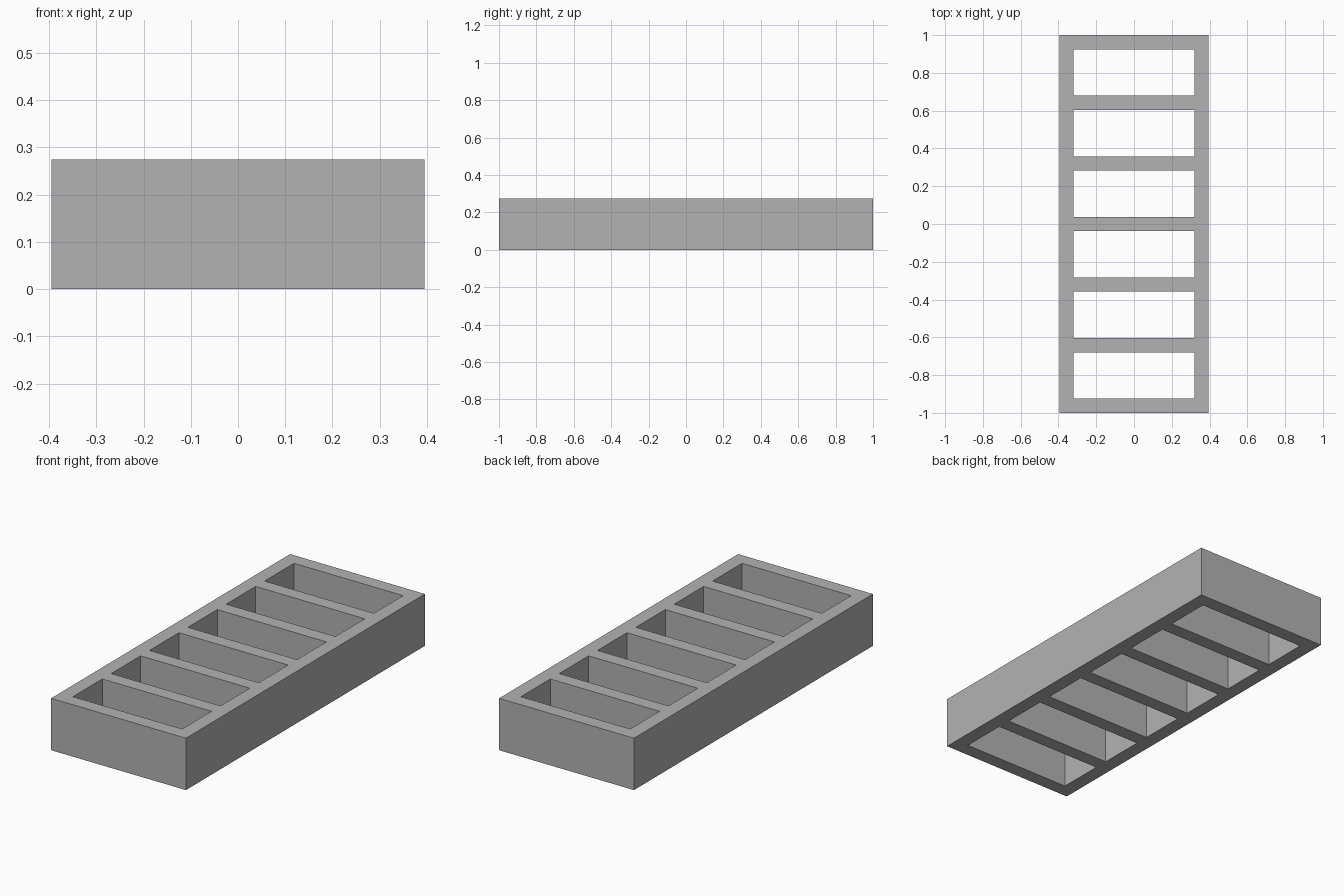
import bpy
import bmesh

cube = bpy.data.objects.get("Cube")
if cube:
    bpy.data.objects.remove(cube, do_unlink=True)

LENGTH, WIDTH, HEIGHT = 2.0, 0.79, 0.275
SLOTS, WALL = 6, 0.075
SLOT = (LENGTH - WALL * (SLOTS + 1)) / SLOTS

grey = bpy.data.materials.new("plain grey")
grey.use_nodes = True
colour = (0.45, 0.45, 0.45, 1)
grey.diffuse_color = colour
grey.node_tree.nodes["Principled BSDF"].inputs["Base Color"].default_value = colour

# Grid lines along the walls and the slots
xs = [-WIDTH / 2, -WIDTH / 2 + WALL, WIDTH / 2 - WALL, WIDTH / 2]
ys = [-LENGTH / 2]
for i in range(SLOTS):
    ys += [ys[-1] + WALL, ys[-1] + WALL + SLOT]
ys.append(LENGTH / 2)

# Flat ladder outline with open slots, pulled up to full height
bm = bmesh.new()
grid = [[bm.verts.new((x, y, 0)) for x in xs] for y in ys]
for r in range(len(ys) - 1):
    for c in range(len(xs) - 1):
        if c == 1 and r % 2 == 1:
            continue
        bm.faces.new((grid[r][c], grid[r][c + 1], grid[r + 1][c + 1], grid[r + 1][c]))
result = bmesh.ops.extrude_face_region(bm, geom=bm.faces[:], use_keep_orig=True)
top = [g for g in result["geom"] if isinstance(g, bmesh.types.BMVert)]
bmesh.ops.translate(bm, verts=top, vec=(0, 0, HEIGHT))
bmesh.ops.recalc_face_normals(bm, faces=bm.faces[:])

mesh = bpy.data.meshes.new("slotted_frame")
bm.to_mesh(mesh)
bm.free()
mesh.materials.append(grey)
frame = bpy.data.objects.new("slotted_frame", mesh)
bpy.context.collection.objects.link(frame)
